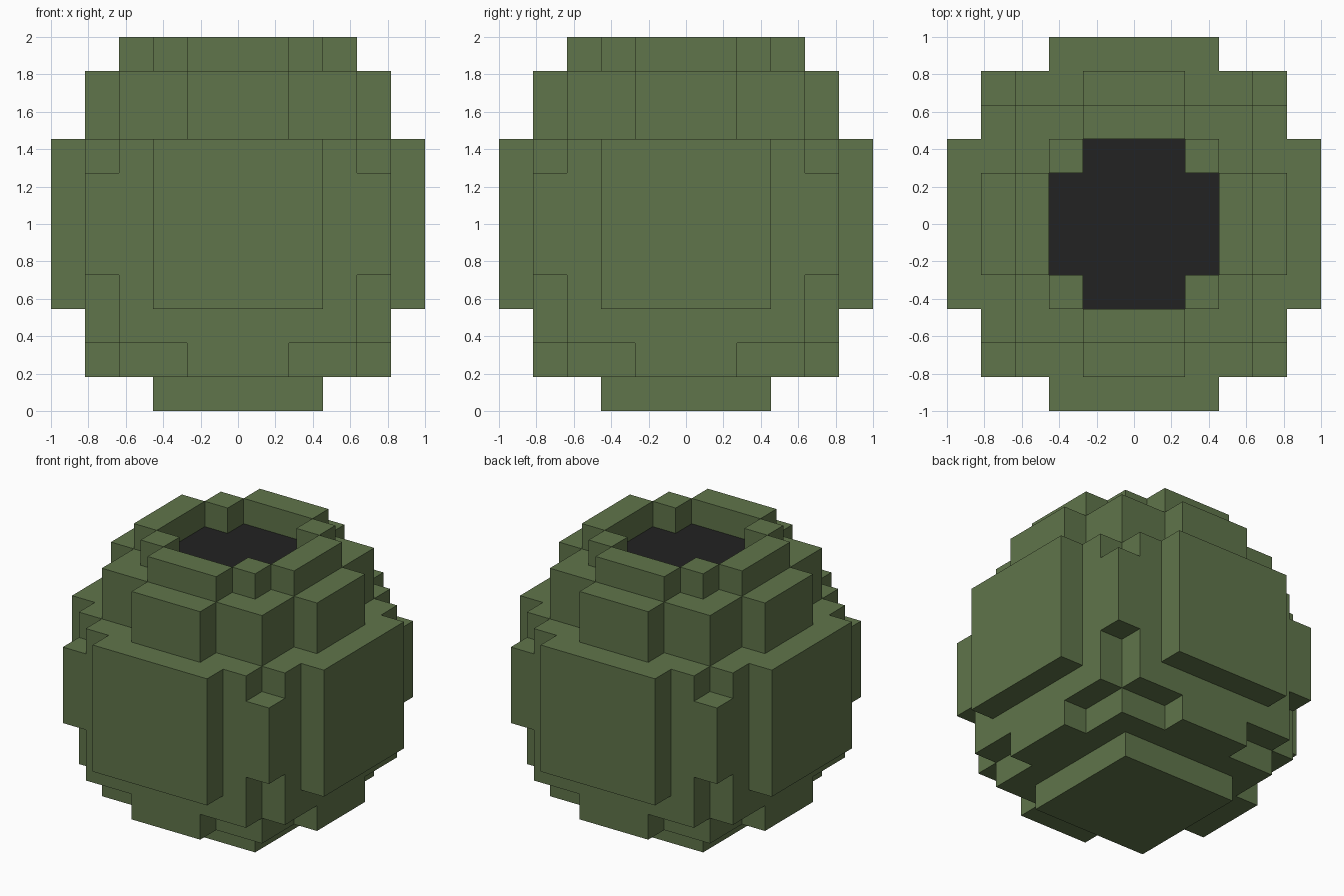
import bpy, bmesh
from mathutils import Vector

if "Cube" in bpy.data.objects:
    bpy.data.objects.remove(bpy.data.objects["Cube"])

N = 5                 # cells run from -5 to 5 on each axis
U = 2 / 11            # cell size


def material(name, color):
    m = bpy.data.materials.new(name)
    m.diffuse_color = (*color, 1)
    m.use_nodes = True
    m.node_tree.nodes["Principled BSDF"].inputs["Base Color"].default_value = m.diffuse_color
    return m


green = material("moss green", (0.117, 0.178, 0.069))
dark = material("near black", (0.016, 0.016, 0.016))


def in_rim(i, j):
    # broken square ring: four bars of three cells and four corner cells
    return (max(i, j) == 3 and min(i, j) <= 1) or (i == 2 and j == 2)


def filled(i, j, k):
    i, j = abs(i), abs(j)
    if k == 5:
        return in_rim(i, j)
    if k == 3:        # the shoulder repeats the narrower layer above it
        k = 4
    c, b, a = sorted((i, j, abs(k)))
    if a == 5:
        return b <= 2         # flat plates on the sides and base
    if a == 4 and b == 4:
        return c <= 1         # short bars along the rounded edges
    return a <= 4


span = range(-N, N + 1)
cells = {(i, j, k) for i in span for j in span for k in span if filled(i, j, k)}


def is_pool(c, d):
    # floor of the opening, framed by the rim
    i, j, k = abs(c[0]), abs(c[1]), c[2]
    return k == 4 and d == (0, 0, 1) and max(i, j) <= 2 and (i, j) != (2, 2)


def build(name, mat, wanted):
    """Make a mesh of the exposed cell faces chosen by wanted(cell, direction)."""
    bm = bmesh.new()
    for c in sorted(cells):
        for axis in range(3):
            for s in (-1, 1):
                d = tuple(s if n == axis else 0 for n in range(3))
                if tuple(p + q for p, q in zip(c, d)) in cells or not wanted(c, d):
                    continue
                n = Vector(d)
                u = Vector((d[1], d[2], d[0]))
                v = n.cross(u)
                mid = Vector(c) + Vector((0, 0, N + 0.5)) + n / 2
                corners = (-u - v, u - v, u + v, v - u)
                bm.faces.new([bm.verts.new((mid + q / 2) * U) for q in corners])
    bmesh.ops.remove_doubles(bm, verts=bm.verts, dist=1e-4)
    me = bpy.data.meshes.new(name)
    bm.to_mesh(me)
    bm.free()
    me.materials.append(mat)
    bpy.context.collection.objects.link(bpy.data.objects.new(name, me))


# rounded block body, raised rim, dark floor of the opening
build("pot_body", green, lambda c, d: c[2] < 5 and not is_pool(c, d))
build("pot_rim", green, lambda c, d: c[2] == 5)
build("dark_opening", dark, is_pool)
